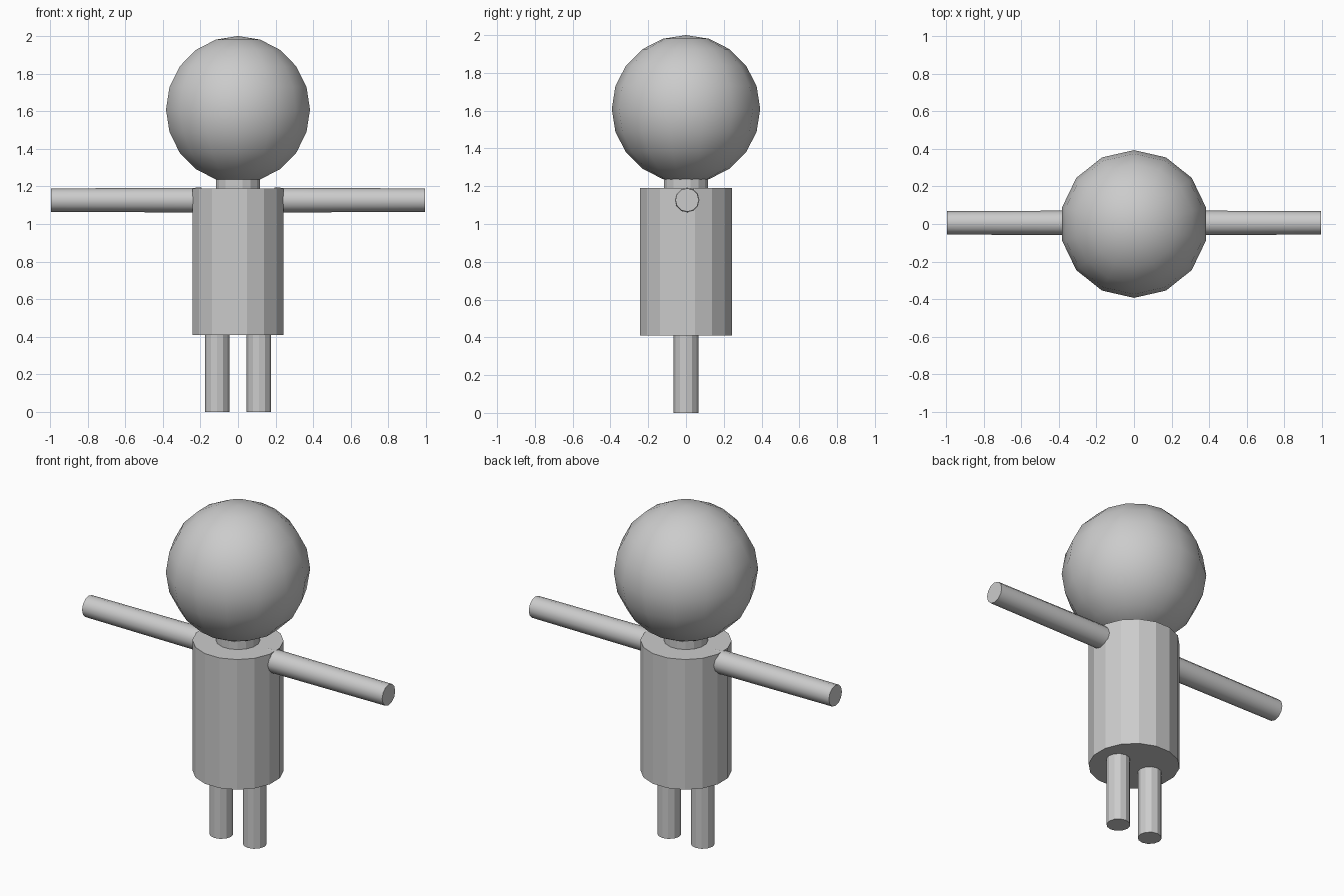
import bpy, math

cube = bpy.data.objects.get("Cube")
if cube:
    bpy.data.objects.remove(cube, do_unlink=True)

grey = bpy.data.materials.new("plain grey")
grey.use_nodes = True
colour = (0.6, 0.6, 0.6, 1)
grey.diffuse_color = colour
grey.node_tree.nodes["Principled BSDF"].inputs["Base Color"].default_value = colour


def cylinder(name, sides, r1, r2, length, location, rotation=(0, 0, 0)):
    bpy.ops.mesh.primitive_cone_add(vertices=sides, radius1=r1, radius2=r2, depth=length,
                                    location=location, rotation=rotation)
    obj = bpy.context.object
    obj.name = name
    obj.data.materials.append(grey)
    return obj


# Head: smooth low-poly ball, narrower across x because of its 14 sides
bpy.ops.mesh.primitive_uv_sphere_add(segments=14, ring_count=10, radius=0.393,
                                     location=(0, 0, 1.609),
                                     rotation=(0, 0, math.pi / 2))
head = bpy.context.object
head.name = "head"
head.scale.z = 0.391 / 0.393
# Put a column of vertices at the front and back
front = max(head.data.vertices, key=lambda v: abs(v.co.x))
head.rotation_euler.z = math.pi / 2 - math.atan2(front.co.y, front.co.x)
head.data.materials.append(grey)
bpy.ops.object.shade_smooth()

# Neck and torso, with flat faces to the front and sides
cylinder("neck", 16, 0.12, 0.12, 0.16, (0, 0, 1.18), (0, 0, math.pi / 16))
cylinder("torso", 16, 0.248, 0.248, 0.78, (0, 0, 0.80), (0, 0, math.pi / 16))

# Legs and slightly tapered arms
for side, s in (("left", 1), ("right", -1)):
    cylinder(side + "_leg", 12, 0.065, 0.065, 0.43, (s * 0.111, 0, 0.215))
    arm = cylinder(side + "_arm", 12, 0.066, 0.062, 0.80, (s * 0.595, 0.006, 1.127),
                   (0, s * math.pi / 2, 0))
    bpy.ops.object.shade_smooth_by_angle(angle=math.radians(40))
